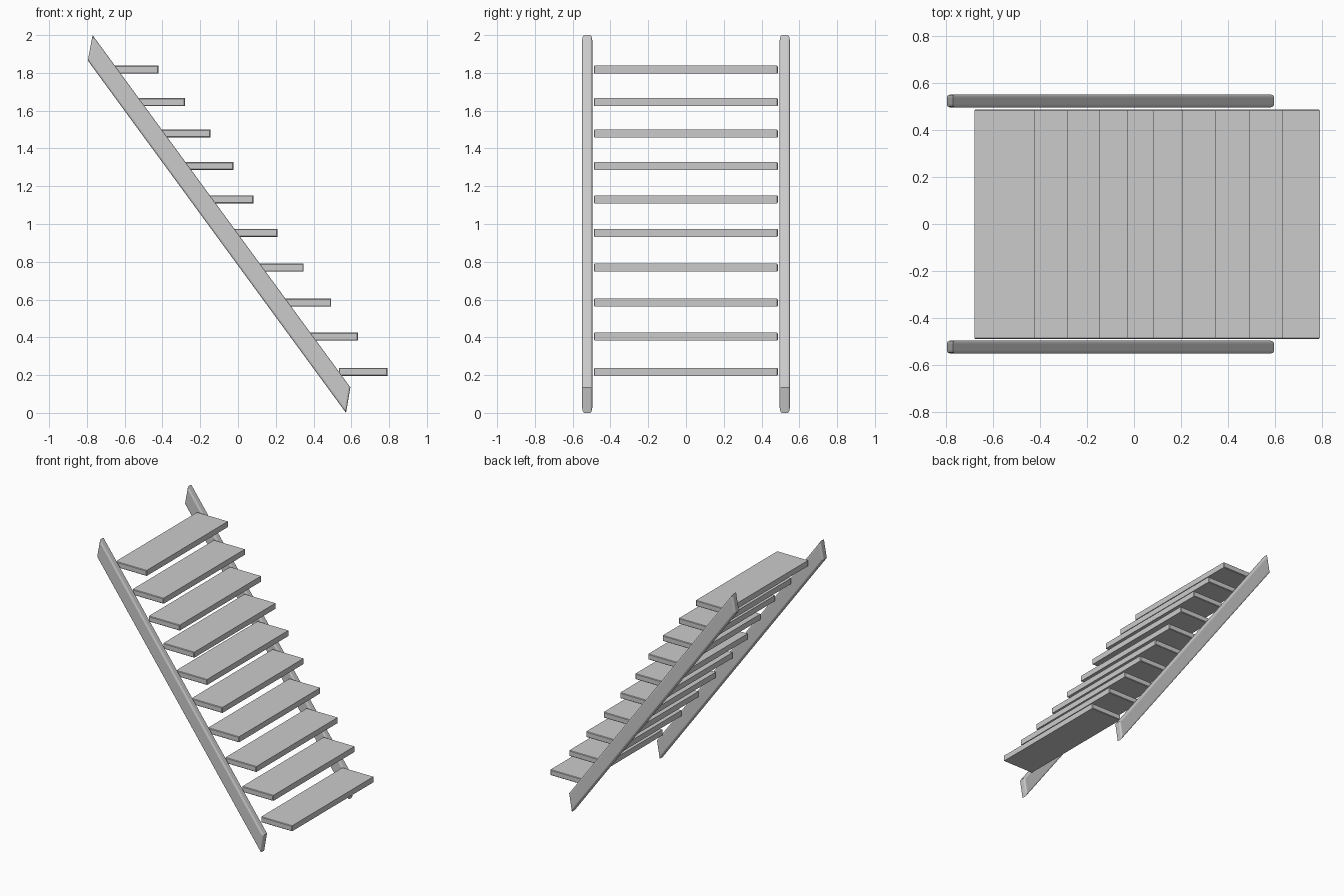
import bpy, bmesh

if "Cube" in bpy.data.objects:
    bpy.data.objects.remove(bpy.data.objects["Cube"])


def make_object(name, bm):
    bmesh.ops.recalc_face_normals(bm, faces=bm.faces)
    mesh = bpy.data.meshes.new(name)
    bm.to_mesh(mesh)
    bm.free()
    obj = bpy.data.objects.new(name, mesh)
    bpy.context.collection.objects.link(obj)
    return obj


def prism(name, profile, y0, y1, bevel, segments):
    """Extrude an xz profile along y and round the rims of both side faces."""
    bm = bmesh.new()
    face = bm.faces.new([bm.verts.new((x, y0, z)) for x, z in profile])
    ext = bmesh.ops.extrude_face_region(bm, geom=[face])
    verts = [g for g in ext["geom"] if isinstance(g, bmesh.types.BMVert)]
    bmesh.ops.translate(bm, verts=verts, vec=(0, y1 - y0, 0))
    rims = [e for e in bm.edges
            if abs(e.verts[0].co.y - e.verts[1].co.y) < 1e-5]
    bmesh.ops.bevel(bm, geom=rims, offset=bevel, segments=segments,
                    profile=0.5, affect='EDGES')
    return make_object(name, bm)


# Sloping side rails
rail = [(-0.77, 2.0), (-0.795, 1.865), (0.572, 0.0), (0.595, 0.135)]
for side, y0, y1 in (("front", -0.55, -0.496), ("back", 0.496, 0.55)):
    prism(side + "_rail", rail, y0, y1, 0.012, 3)

# Treads: nose x and centre height, top to bottom (slightly uneven, hand built)
treads = [(-0.422, 1.817), (-0.281, 1.645), (-0.146, 1.479), (-0.025, 1.307),
          (0.082, 1.13), (0.209, 0.953), (0.348, 0.769), (0.493, 0.584),
          (0.634, 0.404), (0.791, 0.217)]
depth, half = 0.257, 0.021
for i, (nose, z) in enumerate(treads):
    board = [(nose - depth, z - half), (nose, z - half),
             (nose, z + half), (nose - depth, z + half)]
    prism("tread_%d" % (i + 1), board, -0.488, 0.486, 0.004, 1)
